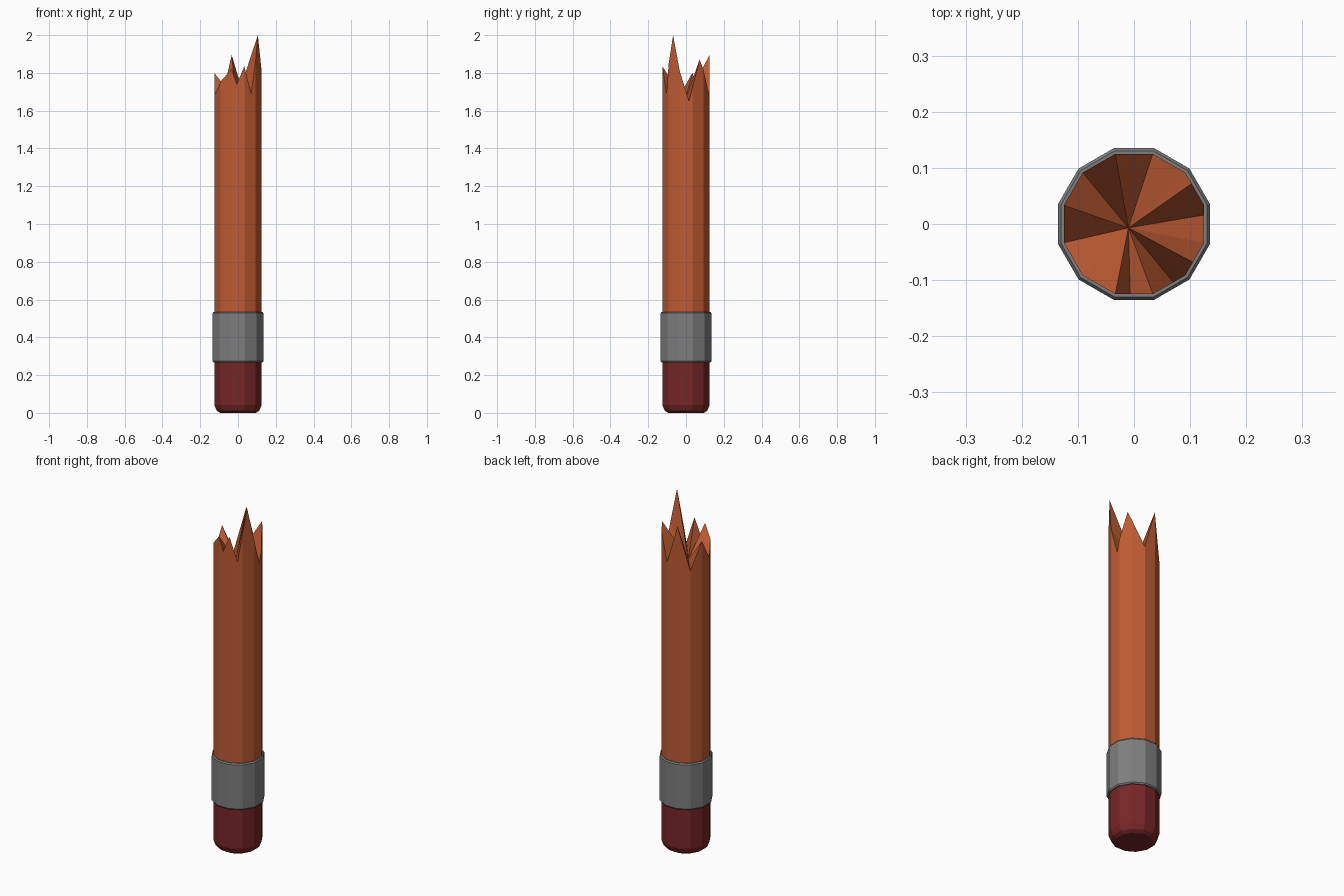
import bpy, bmesh, math

if "Cube" in bpy.data.objects:
    bpy.data.objects.remove(bpy.data.objects["Cube"])

SIDES = 12


def material(name, rgb):
    m = bpy.data.materials.new(name)
    m.diffuse_color = (*rgb, 1)
    m.use_nodes = True
    m.node_tree.nodes["Principled BSDF"].inputs["Base Color"].default_value = m.diffuse_color
    return m


def polygon_point(deg, apothem, z):
    """Point on the twelve-sided outline at any angle (flats face the axes)."""
    off = (deg + 15) % 30 - 15
    r = apothem / math.cos(math.radians(off))
    a = math.radians(deg)
    return (r * math.cos(a), r * math.sin(a), z)


def finish(name, bm, mat):
    bmesh.ops.recalc_face_normals(bm, faces=bm.faces)
    me = bpy.data.meshes.new(name)
    bm.to_mesh(me)
    bm.free()
    me.materials.append(mat)
    ob = bpy.data.objects.new(name, me)
    bpy.context.collection.objects.link(ob)
    return ob


def lathe(name, profile, mat):
    """Twelve-sided solid from (apothem, height) pairs."""
    bm = bmesh.new()
    rings = [[bm.verts.new(polygon_point(15 + 30 * k, ap, z)) for k in range(SIDES)]
             for ap, z in profile]
    for low, up in zip(rings, rings[1:]):
        for k in range(SIDES):
            j = (k + 1) % SIDES
            bm.faces.new((low[k], low[j], up[j], up[k]))
    bm.faces.new(rings[0])
    bm.faces.new(rings[-1])
    return finish(name, bm, mat)


orange = material("orange wood", (0.52, 0.105, 0.033))
grey = material("grey metal", (0.21, 0.21, 0.21))
red = material("dark red rubber", (0.185, 0.019, 0.02))

# Eraser at the bottom, with a rounded end
lathe("eraser", [(0.095, 0), (0.113, 0.012), (0.125, 0.042), (0.125, 0.29)], red)

# Metal band
lathe("metal_band", [(0.130, 0.268), (0.135, 0.275), (0.135, 0.528), (0.130, 0.535)], grey)

# Wooden shaft with a splintered top: (angle, height) around the broken rim
rim = [(-165, 1.68), (-135, 1.755), (-105, 1.82), (-93, 1.74), (-75, 1.835),
       (-56, 1.69), (-45, 1.85), (-33, 2.0), (-15, 1.81), (7.3, 1.65),
       (15, 1.72), (35, 1.87), (45, 1.82), (75, 1.67), (105, 1.895),
       (135, 1.64), (165, 1.80)]
bm = bmesh.new()
bottom = [bm.verts.new(polygon_point(a, 0.125, 0.5)) for a, z in rim]
top = [bm.verts.new(polygon_point(a, 0.125, z)) for a, z in rim]
centre = bm.verts.new((-0.01, -0.007, 1.65))
for k in range(len(rim)):
    j = (k + 1) % len(rim)
    bm.faces.new((bottom[k], bottom[j], top[j], top[k]))
    bm.faces.new((top[k], top[j], centre))
bm.faces.new(bottom)
finish("broken_shaft", bm, orange)
